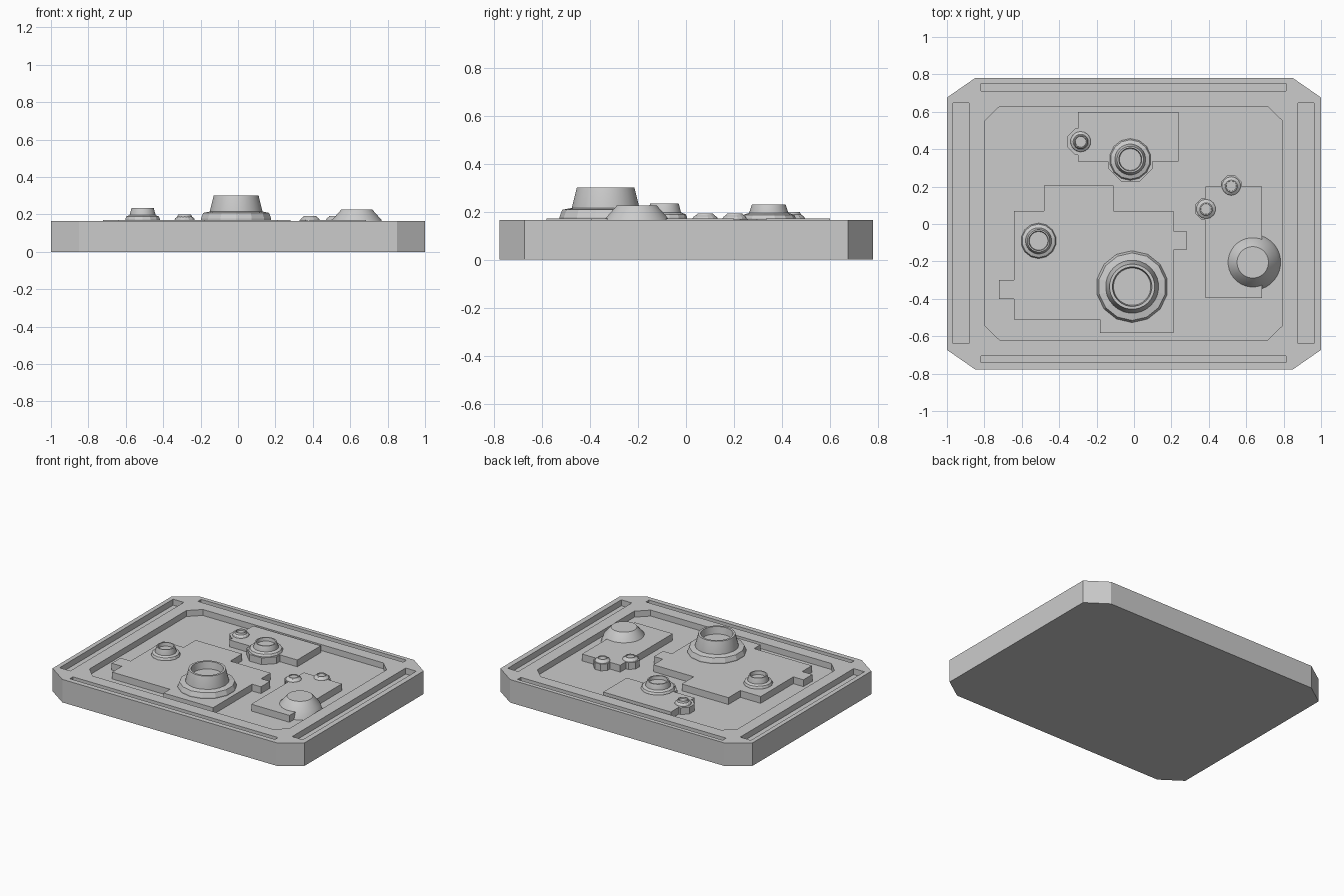
import bpy, bmesh, math

if "Cube" in bpy.data.objects:
    bpy.data.objects.remove(bpy.data.objects["Cube"])

RIM, FLOOR, DECK = 0.165, 0.122, 0.171


def prism(name, pts, z0, z1):
    """Extrude a plan outline from z0 to z1."""
    bm = bmesh.new()
    f = bm.faces.new([bm.verts.new((x, y, z0)) for x, y in pts])
    up = bmesh.ops.extrude_face_region(bm, geom=[f])["geom"]
    for v in up:
        if isinstance(v, bmesh.types.BMVert):
            v.co.z = z1
    bmesh.ops.recalc_face_normals(bm, faces=bm.faces)
    return finish(name, bm)


def finish(name, bm):
    me = bpy.data.meshes.new(name)
    bm.to_mesh(me)
    bm.free()
    ob = bpy.data.objects.new(name, me)
    bpy.context.collection.objects.link(ob)
    return ob


def rect(x0, x1, y0, y1):
    return [(x0, y0), (x1, y0), (x1, y1), (x0, y1)]


def chamfered(x0, x1, y0, y1, cx, cy):
    return [(x0 + cx, y0), (x1 - cx, y0), (x1, y0 + cy), (x1, y1 - cy),
            (x1 - cx, y1), (x0 + cx, y1), (x0, y1 - cy), (x0, y0 + cy)]


def ngon(cx, cy, r, n):
    return [(cx + r * math.cos(math.tau * (i + .5) / n),
             cy + r * math.sin(math.tau * (i + .5) / n)) for i in range(n)]


def lathe(name, cx, cy, profile, n, smooth=False):
    """Closed solid turned from (radius, z) points, capped at both ends."""
    bm = bmesh.new()
    rings = [[bm.verts.new((x, y, z)) for x, y in ngon(cx, cy, r, n)] for r, z in profile]
    for a, b in zip(rings, rings[1:]):
        for i in range(n):
            j = (i + 1) % n
            bm.faces.new((a[i], a[j], b[j], b[i]))
    bm.faces.new(rings[0][::-1])
    bm.faces.new(rings[-1])
    ob = finish(name, bm)
    if smooth:
        bpy.ops.object.select_all(action='DESELECT')
        ob.select_set(True)
        bpy.context.view_layer.objects.active = ob
        bpy.ops.object.shade_smooth_by_angle(angle=math.radians(30))
    return ob


# base slab with sunken field and four border slots
slab = prism("base_slab", chamfered(-1, 1, -.777, .78, .15, .104), 0, RIM)
cuts = [(chamfered(-.797, .792, -.62, .628, .078, .075), FLOOR),
        (rect(-.817, .812, .712, .75), FLOOR),
        (rect(-.817, .812, -.74, -.705), FLOOR),
        (rect(-.968, -.883, -.64, .647), FLOOR),
        (rect(.878, .962, -.64, .647), FLOOR)]
bpy.context.view_layer.objects.active = slab
for outline, z in cuts:
    cutter = prism("cutter", outline, z, RIM + .1)
    cutter.hide_render = True
    mod = slab.modifiers.new("recess", 'BOOLEAN')
    mod.object, mod.operation, mod.solver = cutter, 'DIFFERENCE', 'EXACT'
    bpy.ops.object.modifier_apply(modifier=mod.name)
    bpy.data.objects.remove(cutter)

# raised islands
prism("main_island", [(-.48, .205), (-.11, .205), (-.11, .07), (.21, .07), (.21, -.037),
                      (.28, -.037), (.28, -.14), (.21, -.14), (.21, -.582), (-.183, -.582),
                      (-.183, -.51), (-.642, -.51), (-.642, -.4), (-.722, -.4),
                      (-.722, -.3), (-.642, -.3), (-.642, .07), (-.48, .07)], FLOOR - .01, DECK)
prism("rear_island", rect(-.3, .237, .333, .6), FLOOR - .01, DECK)
prism("side_island", rect(.382, .685, -.395, .2), FLOOR - .01, DECK)


# open-topped vents: x, y, collar radius, collar top z, rim top z, pedestal radius
vents = [("large_vent", -.01, -.335, .192, .208, .3, 0),
         ("left_vent", -.51, -.09, .095, .189, .234, 0),
         ("rear_vent", -.02, .345, .112, .187, .23, .128),
         ("rear_small_vent", -.285, .44, .055, .18, .199, .076),
         ("side_small_vent_1", .52, .203, .05, .178, .192, .06),
         ("side_small_vent_2", .385, .08, .052, .178, .192, .062)]
for name, x, y, r, zc, zt, ped in vents:
    lathe(name + "_collar", x, y,
          [(r, DECK - .02), (r, DECK + .2 * (zc - DECK)), (.94 * r, zc), (.72 * r, zc + .008)], 14)
    lathe(name + "_funnel", x, y,
          [(.74 * r, DECK), (.74 * r, zc + .006), (.63 * r, zt), (.55 * r, zt),
           (.52 * r, zc + .45 * (zt - zc))], 28, True)
    if ped:
        prism(name + "_pedestal", ngon(x, y, ped, 8), FLOOR - .01, DECK - .0008)

# solid truncated cone on the side island
lathe("solid_cone", .635, -.205, [(.15, FLOOR - .002), (.132, DECK), (.084, .225)], 32, True)
